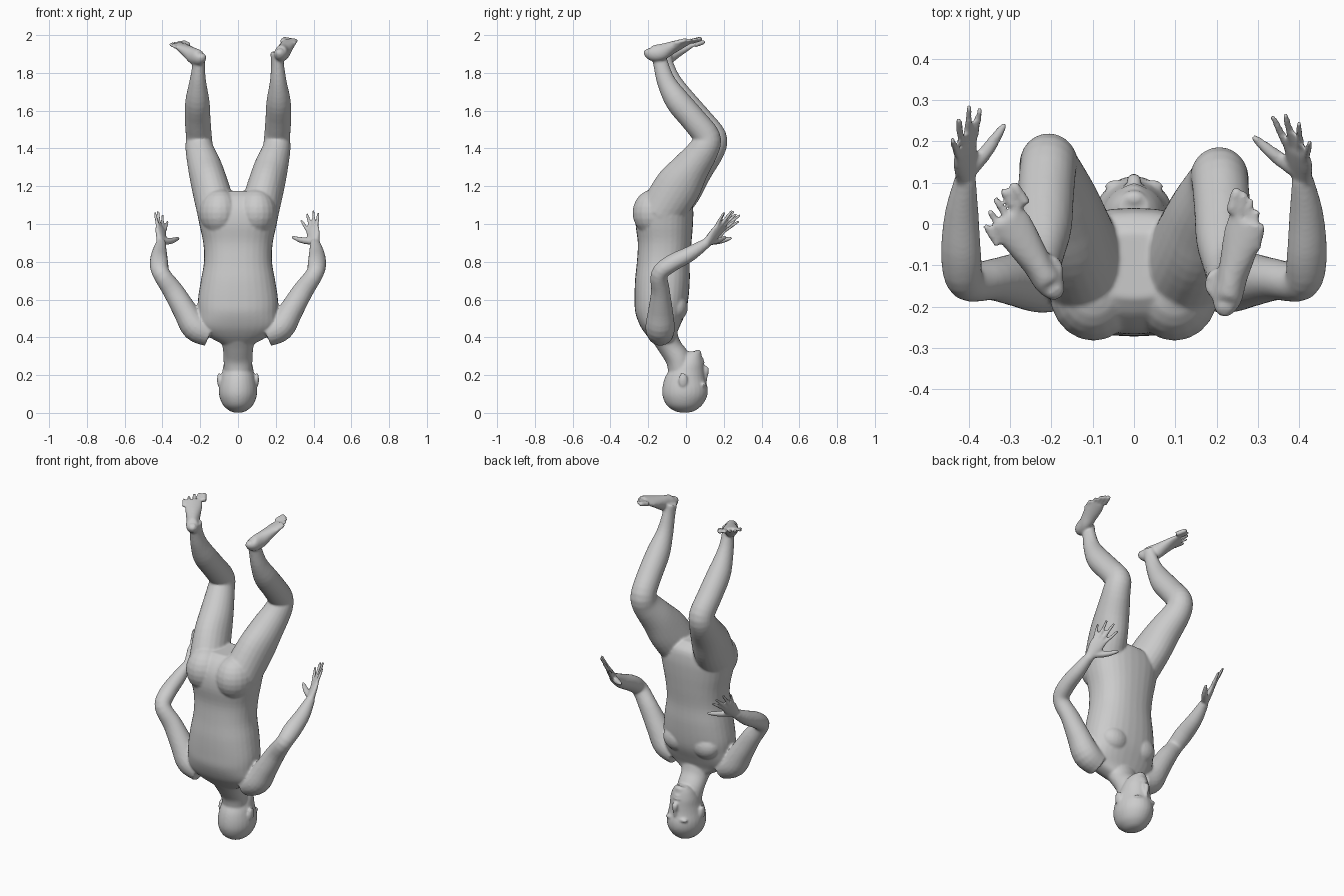
import bpy, bmesh, math
from mathutils import Vector, Matrix

if "Cube" in bpy.data.objects:
    bpy.data.objects.remove(bpy.data.objects["Cube"])

parts = []


def make_object(bm, name):
    bmesh.ops.recalc_face_normals(bm, faces=bm.faces)
    mesh = bpy.data.meshes.new(name)
    bm.to_mesh(mesh)
    bm.free()
    ob = bpy.data.objects.new(name, mesh)
    bpy.context.collection.objects.link(ob)
    parts.append(ob)


def loft(name, stations, ref=(1, 0, 0), steps=4, sides=20, power=2.0, flat=False):
    """Skin smooth rings (x, y, z, half width, half depth) along a path."""
    p = [Vector(s) for s in stations]
    p = [2 * p[0] - p[1]] + p + [2 * p[-1] - p[-2]]
    fine = []
    for i in range(1, len(p) - 2):
        a, b, c, d = p[i - 1:i + 3]
        for k in range(steps):
            t = k / steps
            fine.append(0.5 * (2 * b + (c - a) * t + (2 * a - 5 * b + 4 * c - d) * t * t
                               + (3 * b - a - 3 * c + d) * t ** 3))
    fine.append(p[-2])
    bm, rings = bmesh.new(), []
    for i, s in enumerate(fine):
        t = (fine[min(i + 1, len(fine) - 1)] - fine[max(i - 1, 0)])[:3]
        t = Vector((0, 0, 1)) if flat else Vector(t).normalized()
        u = Vector(ref)
        u = (u - t * u.dot(t)).normalized()
        v = t.cross(u)
        ring = []
        for k in range(sides):
            a = 2 * math.pi * k / sides
            c, n = math.cos(a), math.sin(a)
            c = math.copysign(abs(c) ** (2 / power), c)
            n = math.copysign(abs(n) ** (2 / power), n)
            ring.append(bm.verts.new(Vector(s[:3]) + u * c * max(s[3], .002) + v * n * max(s[4], .002)))
        rings.append(ring)
    for r, q in zip(rings, rings[1:]):
        for k in range(sides):
            bm.faces.new((r[k], r[(k + 1) % sides], q[(k + 1) % sides], q[k]))
    bm.faces.new(rings[0])
    bm.faces.new(rings[-1])
    make_object(bm, name)


def ball(name, loc, radii):
    bm = bmesh.new()
    bmesh.ops.create_uvsphere(bm, u_segments=20, v_segments=12, radius=1,
                              matrix=Matrix.LocRotScale(Vector(loc), None, Vector(radii)))
    make_object(bm, name)


def digit(name, a, b, r0, r1, bend=(0, 0, 0)):
    a, b = Vector(a), Vector(b)
    d = b - a
    m = a + d * .5 + Vector(bend)
    end = b - d.normalized() * r1 * .7
    loft(name, [(*a, r0, r0), (*m, r0 * .95, r0 * .95), (*end, r1, r1), (*b, r1 * .4, r1 * .4)],
         ref=(1, .3, .1), sides=10)


# Torso, from shoulders (low) to hips (high)
loft("torso", [(0, y, z, rx, ry) for z, y, rx, ry in (
    (.365, -.11, .085, .055), (.41, -.13, .165, .078), (.46, -.137, .21, .105),
    (.53, -.135, .212, .133), (.60, -.13, .212, .142), (.70, -.125, .197, .145),
    (.80, -.12, .18, .14), (.90, -.113, .184, .142), (1.0, -.115, .205, .152),
    (1.08, -.11, .215, .148), (1.14, -.10, .18, .125), (1.175, -.10, .11, .08))],
    power=2.3, sides=32, flat=True)

# Neck and skull
loft("neck", [(0, -.02, .19, .07, .07), (0, -.04, .28, .077, .066),
              (0, -.085, .35, .082, .062), (0, -.125, .43, .11, .075)], sides=24)
loft("head", [(0, y, z, rx, ry) for z, y, rx, ry in (
    (.002, -.008, .02, .024), (.012, -.008, .046, .056), (.04, -.009, .078, .093),
    (.085, -.006, .098, .117), (.13, -.005, .101, .12), (.18, -.006, .092, .108),
    (.22, .002, .083, .095), (.26, .015, .075, .078), (.30, .026, .058, .058),
    (.325, .042, .036, .034))], sides=28, flat=True)

# Face
loft("nose", [(0, .098, .165, .01, .012), (0, .103, .20, .013, .014), (0, .107, .23, .018, .015),
              (0, .092, .245, .014, .01)], sides=12)
ball("upper_lip", (0, .083, .268), (.028, .016, .009))
ball("lower_lip", (0, .078, .284), (.025, .016, .010))
ball("chin", (0, .062, .315), (.03, .02, .02))

arm = [(.15, -.135, .42, .07, .07), (.225, -.137, .455, .075, .078), (.28, -.135, .54, .064, .066),
       (.343, -.135, .645, .055, .05), (.405, -.14, .735, .046, .045), (.418, -.08, .79, .05, .045),
       (.417, .02, .842, .042, .04), (.408, .11, .90, .026, .026)]
leg = [(.11, -.13, 1.06, .105, .12), (.148, -.03, 1.2, .098, .122), (.175, .05, 1.3, .09, .098),
       (.203, .127, 1.395, .075, .08), (.207, .143, 1.46, .069, .072), (.213, .075, 1.55, .068, .068),
       (.215, -.01, 1.65, .064, .066), (.213, -.07, 1.75, .045, .05),
       (.209, -.10, 1.83, .034, .04), (.204, -.115, 1.895, .033, .038)]

# Pose differences per side: finger tips index to little, thumb tip, heel, big toe, little toe
sides = {
    "left": dict(s=-1, dy=0, tips=((-.372, .28, 1.015), (-.398, .287, 1.05), (-.424, .255, 1.07), (-.44, .205, 1.063)),
                 thumb=(-.312, .242, .925), heel=(-.188, -.168, 1.915), big=(-.295, .10, 1.978), little=(-.362, .0, 1.965)),
    "right": dict(s=1, dy=-.033, tips=((.335, .262, 1.02), (.365, .266, 1.055), (.398, .245, 1.072), (.425, .20, 1.06)),
                  thumb=(.287, .212, .93), heel=(.218, -.21, 1.938), big=(.25, .088, 1.995), little=(.312, .0, 1.985)),
}

for side, q in sides.items():
    s = q["s"]
    ball(side + "_ear", (s * .1, -.016, .175), (.011, .024, .038))
    ball(side + "_brow", (s * .04, .092, .15), (.032, .016, .012))
    ball(side + "_chest", (s * .095, -.055, .56), (.085, .065, .075))
    ball(side + "_buttock", (s * .098, -.165, 1.06), (.107, .118, .125))
    loft(side + "_arm", [(s * x, y, z, a, b) for x, y, z, a, b in arm], ref=(s, 0, -.6))

    # Leg, the right one bent slightly less forward
    loft(side + "_leg", [(s * x, y + q["dy"] * min(1, i / 3), z + (.015 if i > 7 and s > 0 else 0), a, b)
                         for i, (x, y, z, a, b) in enumerate(leg)], sides=24)

    # Hand
    wrist = Vector((s * .408, .11, .90))
    tips = [Vector(t) for t in q["tips"]]
    knuckles = [wrist.lerp(t, .52) for t in tips]
    mid = sum(knuckles, Vector()) / 4
    across = tips[0] - tips[3]
    loft(side + "_palm", [(*wrist.lerp(mid, t), w, h) for t, w, h in (
        (-.15, .026, .024), (.15, .030, .02), (.6, .041, .017), (.95, .041, .013), (1.1, .036, .008))],
        ref=across)
    for i, t in enumerate(tips):
        digit(f"{side}_finger_{i + 1}", wrist.lerp(t, .42), t, .0105 - .0008 * (i == 3), .0075)
    digit(side + "_thumb", wrist + Vector((-s * .005, .01, .005)), q["thumb"], .018, .009, (-s * .004, .0, -.004))

    # Foot, sole facing up
    heel, big, little = Vector(q["heel"]), Vector(q["big"]), Vector(q["little"])
    ball_end = (big + little) / 2
    foot = []
    for t, w, h in ((.0, .014, .014), (.04, .028, .03), (.14, .036, .042), (.32, .036, .044),
                    (.52, .042, .033), (.72, .048, .022), (.86, .045, .014)):
        c = heel.lerp(ball_end, t)
        foot.append((c.x, c.y, c.z - h, w, h))
    loft(side + "_foot", foot, ref=big - little)
    for i in range(5):
        f = i / 4
        tip = big.lerp(little, f) + (ball_end - heel).normalized() * .018 * math.sin(math.pi * f)
        root = tip - (ball_end - heel) * .24
        r = .0145 - .005 * min(1, f * 2)
        digit(f"{side}_toe_{i + 1}", root - Vector((0, 0, .016)), tip - Vector((0, 0, .013)), r, r * .85)

# Fuse the parts into one smooth skin
bpy.ops.object.select_all(action='DESELECT')
for ob in parts:
    ob.select_set(True)
bpy.context.view_layer.objects.active = parts[0]
bpy.ops.object.join()
body = bpy.context.view_layer.objects.active
body.name = "upside_down_figure"
remesh = body.modifiers.new("skin", 'REMESH')
remesh.mode = 'VOXEL'
remesh.voxel_size = .0065
remesh.use_smooth_shade = True
soften = body.modifiers.new("soften", 'SMOOTH')
soften.factor = .5
soften.iterations = 5
